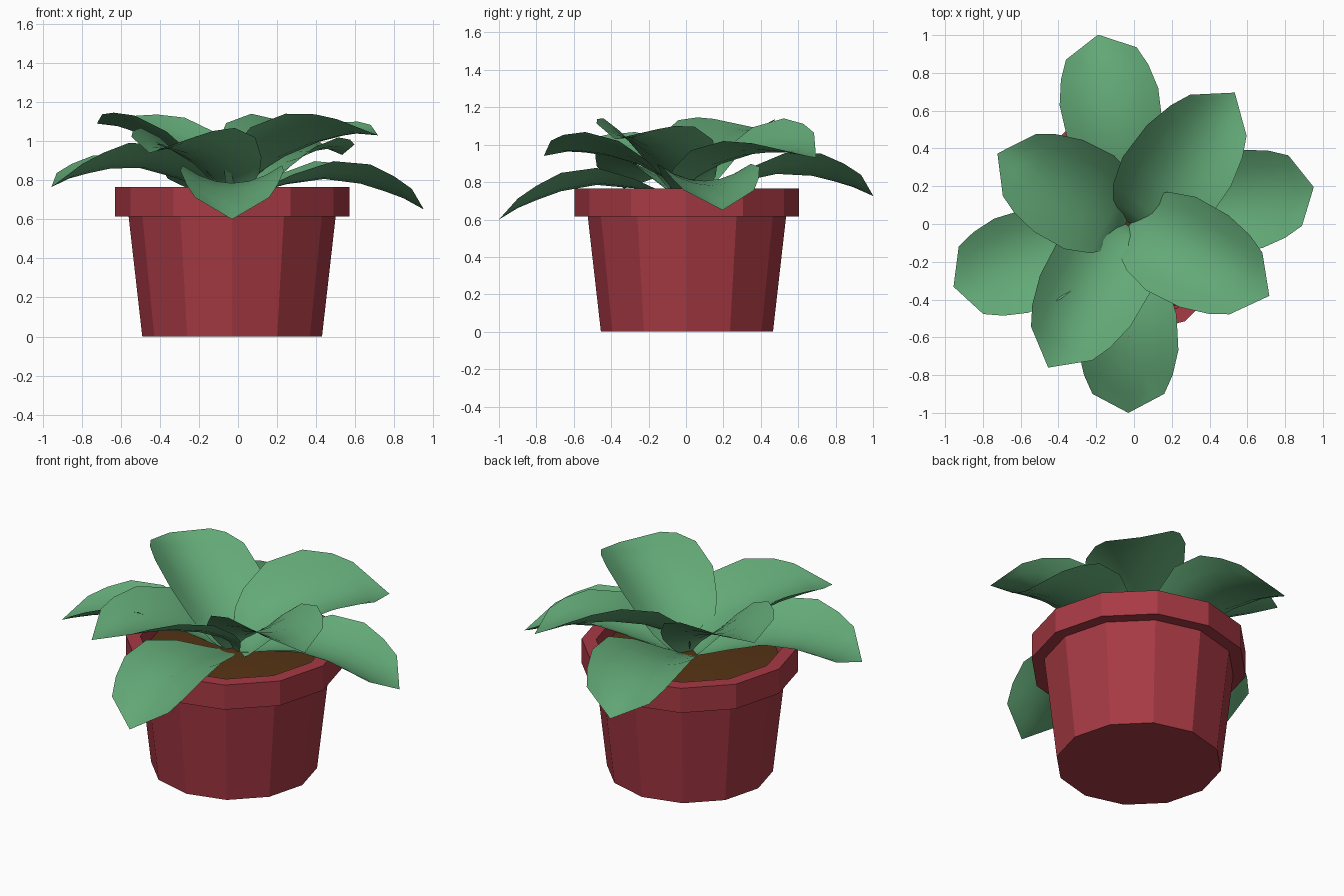
import bpy, bmesh
from math import sin, cos, pi, radians

if "Cube" in bpy.data.objects:
    bpy.data.objects.remove(bpy.data.objects["Cube"])

CX, CY = -0.03, 0.005


def material(name, rgb):
    m = bpy.data.materials.new(name)
    m.diffuse_color = (*rgb, 1)
    m.use_nodes = True
    m.node_tree.nodes["Principled BSDF"].inputs["Base Color"].default_value = m.diffuse_color
    return m


def finish(name, bm, mat, smooth=False):
    me = bpy.data.meshes.new(name)
    for f in bm.faces:
        f.smooth = smooth
    bm.to_mesh(me)
    bm.free()
    me.materials.append(mat)
    ob = bpy.data.objects.new(name, me)
    bpy.context.collection.objects.link(ob)
    return ob


def lathe(name, profile, mat, sides=12, cap_start=False, cap_end=False):
    bm = bmesh.new()
    rings = [[bm.verts.new((CX + r * cos(2 * pi * i / sides), CY + r * sin(2 * pi * i / sides), z))
              for i in range(sides)] for r, z in profile]
    for a, b in zip(rings, rings[1:]):
        for i in range(sides):
            j = (i + 1) % sides
            bm.faces.new((a[i], a[j], b[j], b[i]))
    if cap_start:
        bm.faces.new(rings[0][::-1])
    if cap_end:
        bm.faces.new(rings[-1])
    return finish(name, bm, mat)


def leaf(name, angle, profile, length, tip_z, mat, shift, lift, roll, curl, cols=6):
    """Trough-shaped leaf; profile rows are (reach, midrib height, half width)."""
    bm = bmesh.new()
    a = radians(angle)
    r_end, z_end, _ = profile[-1]
    rows = []
    for r, z, w in profile:
        t = r / r_end
        x = t * length
        mid = z + lift * 4 * t * (1 - t) + (tip_z - z_end) * t * t
        row = []
        for k in range(cols + 1):
            s = w * (2 * k / cols - 1)
            y = s + shift
            row.append(bm.verts.new((CX + x * cos(a) - y * sin(a),
                                     CY + x * sin(a) + y * cos(a),
                                     mid + roll * s + curl * s * s)))
        rows.append(row)
    for p, q in zip(rows, rows[1:]):
        for k in range(cols):
            bm.faces.new((p[k], q[k], q[k + 1], p[k + 1]))
    bmesh.ops.remove_doubles(bm, verts=bm.verts[:], dist=0.0005)
    return finish(name, bm, mat, True)


red = material("pot_red", (0.39, 0.042, 0.058))
brown = material("soil_brown", (0.091, 0.033, 0.007))
green = material("leaf_green", (0.125, 0.40, 0.185))

# Faceted pot with overhanging rim
lathe("pot", [(0.46, 0), (0.53, 0.615), (0.60, 0.615), (0.60, 0.765),
              (0.52, 0.765), (0.50, 0.68)], red, cap_start=True)

# Soil, slightly mounded
lathe("soil", [(0.505, 0.69), (0.25, 0.71), (0.05, 0.72)], brown, cap_end=True)

# Lower ring of long drooping leaves: angle, length, tip height, shift, lift, roll
low = [(0.02, 0.70, 0.03), (0.12, 0.735, 0.09), (0.28, 0.775, 0.19), (0.48, 0.795, 0.255),
       (0.67, 0.76, 0.265), (0.80, 0.71, 0.235), (0.90, 0.665, 0.19), (1.0, 0.60, 0.0)]
for i, spec in enumerate([(100, 1.01, 0.725, -0.015, 0.02, -0.08), (11, 1.0, 0.65, 0, 0, 0),
                          (270, 1.005, 0.60, 0, -0.01, 0), (200, 0.985, 0.765, 0, 0.03, 0.12)]):
    ang, length, tip, shift, lift, roll = spec
    leaf(f"lower_leaf_{i + 1}", ang, low, length, tip, green, shift, lift, roll, 1.4)

# Upper ring of leaves, rising steeply then flattening
high = [(0.0, 0.69, 0.04), (0.02, 0.74, 0.12), (0.05, 0.785, 0.19), (0.11, 0.835, 0.235),
        (0.25, 0.915, 0.28), (0.45, 0.99, 0.275), (0.60, 1.025, 0.235),
        (0.70, 1.04, 0.185), (0.84, 1.03, 0.0)]
for i, spec in enumerate([(54, 0.89, 0.93, -0.05, -0.01, 0.22), (-28, 0.84, 1.03, 0.01, 0.0, -0.08),
                          (241, 0.875, 0.94, 0, -0.025, 0), (152, 0.785, 1.09, 0, -0.01, 0.02)]):
    ang, length, tip, shift, lift, roll = spec
    leaf(f"upper_leaf_{i + 1}", ang, high, length, tip, green, shift, lift, roll, 1.7)
